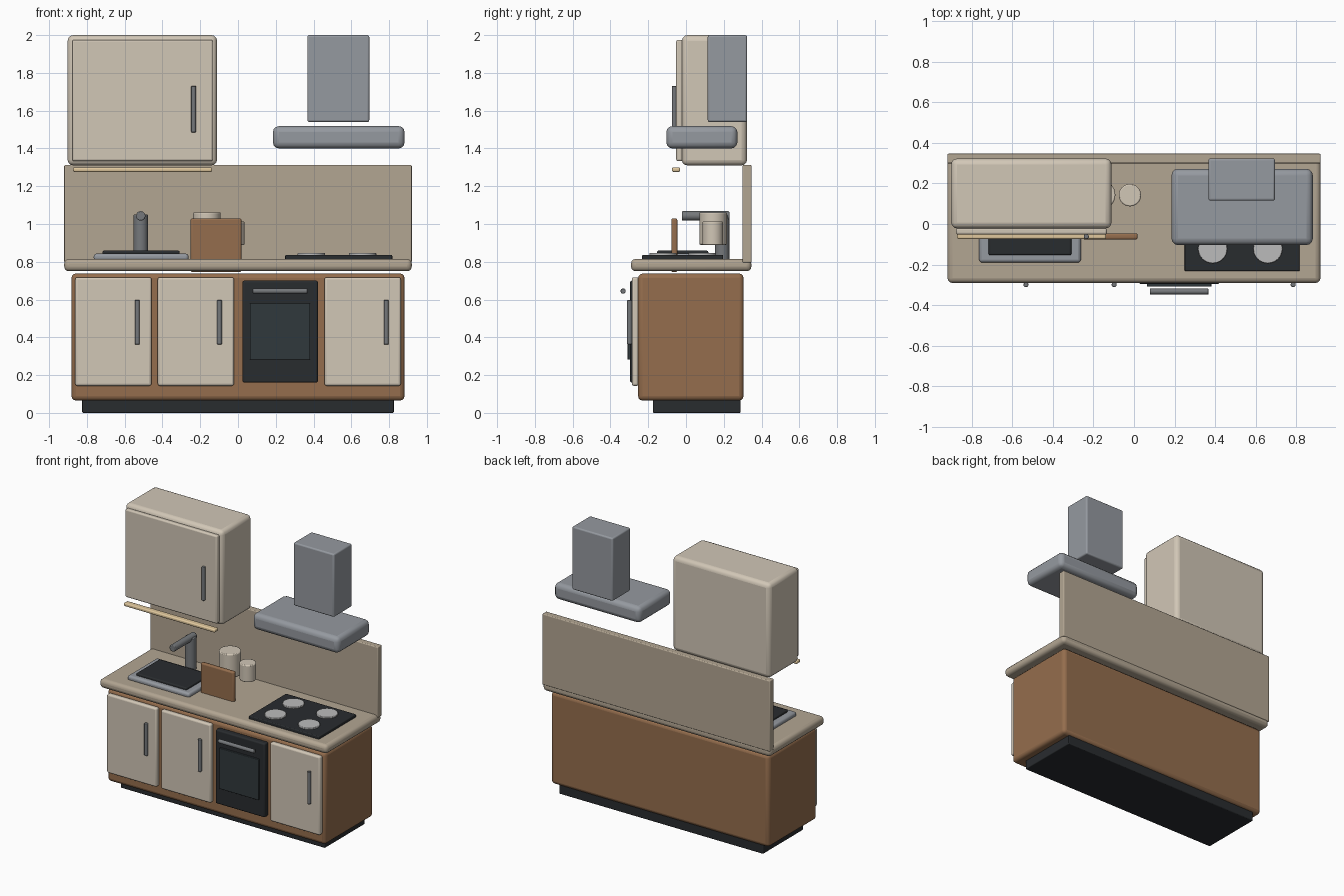
import bpy
from math import pi, radians

if "Cube" in bpy.data.objects:
    bpy.data.objects.remove(bpy.data.objects["Cube"])


def material(name, rgb):
    m = bpy.data.materials.new(name)
    m.diffuse_color = (*rgb, 1)
    m.use_nodes = True
    m.node_tree.nodes["Principled BSDF"].inputs["Base Color"].default_value = m.diffuse_color
    return m


CREAM = material("cream", (0.64, 0.57, 0.47))
STONE = material("stone", (0.45, 0.38, 0.29))
WOOD = material("wood", (0.30, 0.155, 0.075))
DARK = material("dark", (0.022, 0.025, 0.028))
GLASS = material("oven_glass", (0.03, 0.04, 0.045))
STEEL = material("steel", (0.30, 0.32, 0.35))
METAL = material("burner_metal", (0.5, 0.5, 0.5))
HANDLE = material("handle_metal", (0.18, 0.19, 0.20))
LAMP = material("lamp", (0.75, 0.58, 0.34))


def finish(name, mat, bevel, segments):
    ob = bpy.context.object
    ob.name = name
    ob.data.materials.append(mat)
    bpy.ops.object.transform_apply(location=False, rotation=True, scale=True)
    if bevel:
        mod = ob.modifiers.new("bevel", 'BEVEL')
        mod.width = bevel
        mod.segments = segments
        mod.limit_method = 'ANGLE'
    bpy.ops.object.shade_smooth_by_angle(angle=radians(40))
    return ob


def box(name, x, y, z, mat, bevel=0.0, segments=3):
    """Box given by its (min, max) range on each axis."""
    centre = [(a + b) / 2 for a, b in (x, y, z)]
    bpy.ops.mesh.primitive_cube_add(size=1, location=centre)
    bpy.context.object.scale = [b - a for a, b in (x, y, z)]
    return finish(name, mat, bevel, segments)


def rod(name, centre, radius, length, mat, axis='z', bevel=0.0, sides=32):
    rotation = {'x': (0, pi / 2, 0), 'y': (pi / 2, 0, 0), 'z': (0, 0, 0)}[axis]
    bpy.ops.mesh.primitive_cylinder_add(vertices=sides, radius=radius, depth=length,
                                        location=centre, rotation=rotation)
    return finish(name, mat, bevel, 2)


# Base unit, worktop and splashback
box("plinth", (-0.825, 0.825), (-0.175, 0.288), (0, 0.07), DARK, 0.006)
box("base_cabinet", (-0.882, 0.882), (-0.254, 0.305), (0.065, 0.738), WOOD, 0.025)
box("worktop", (-0.92, 0.92), (-0.291, 0.346), (0.75, 0.815), STONE, 0.025)
box("splashback", (-0.92, 0.92), (0.299, 0.347), (0.795, 1.312), STONE, 0.006)

# Base doors with upright bar handles
for i, (cx, hx) in enumerate([(-0.66, -0.533), (-0.223, -0.098), (0.66, 0.785)]):
    box(f"base_door_{i + 1}", (cx - 0.202, cx + 0.202), (-0.287, -0.25), (0.143, 0.718),
        CREAM, 0.012)
    rod(f"base_door_handle_{i + 1}", (hx, -0.299, 0.48), 0.0125, 0.235, HANDLE, bevel=0.003)

# Oven
box("oven_front", (0.024, 0.423), (-0.296, -0.25), (0.16, 0.70), DARK, 0.01)
box("oven_window", (0.063, 0.382), (-0.309, -0.29), (0.282, 0.58), GLASS, 0.004)
rod("oven_handle", (0.223, -0.333, 0.645), 0.014, 0.29, HANDLE, 'x', 0.003)

# Sink and tap
box("sink_rim", (-0.764, -0.262), (-0.19, 0.155), (0.805, 0.843), STEEL, 0.015)
box("sink_basin", (-0.717, -0.309), (-0.154, 0.118), (0.83, 0.859), DARK, 0.008)
rod("tap_column", (-0.515, 0.191, 0.93), 0.038, 0.24, HANDLE, bevel=0.004)
rod("tap_spout", (-0.515, 0.104, 1.043), 0.025, 0.25, HANDLE, 'y', 0.004)

# Hob with four burners
box("hob", (0.25, 0.817), (-0.233, 0.197), (0.805, 0.836), DARK, 0.006)
for i, bx in enumerate((0.388, 0.66)):
    for j, by in enumerate((-0.122, 0.086)):
        rod(f"burner_{i * 2 + j + 1}", (bx, by, 0.836), 0.072, 0.022, METAL, bevel=0.003)

# Chopping board and jars
box("chopping_board", (-0.251, 0.018), (-0.077, -0.046), (0.745, 1.03), WOOD, 0.01)
rod("large_jar", (-0.165, 0.144, 0.976), 0.073, 0.172, CREAM, bevel=0.006)
rod("small_jar", (-0.02, 0.142, 0.951), 0.055, 0.124, CREAM, bevel=0.006)

# Wall cupboard with a light strip below
box("wall_cupboard", (-0.902, -0.111), (-0.022, 0.323), (1.31, 2.0), CREAM, 0.03)
box("wall_cupboard_door", (-0.877, -0.134), (-0.052, -0.018), (1.333, 1.975), CREAM, 0.01)
rod("wall_cupboard_handle", (-0.235, -0.062, 1.608), 0.0125, 0.245, HANDLE, bevel=0.003)
box("light_strip", (-0.873, -0.137), (-0.074, -0.031), (1.276, 1.3), LAMP, 0.008)

# Extractor hood and its chimney
box("hood", (0.185, 0.882), (-0.104, 0.272), (1.4, 1.518), STEEL, 0.032)
box("hood_chimney", (0.367, 0.695), (0.115, 0.323), (1.54, 2.0), STEEL, 0.01)
